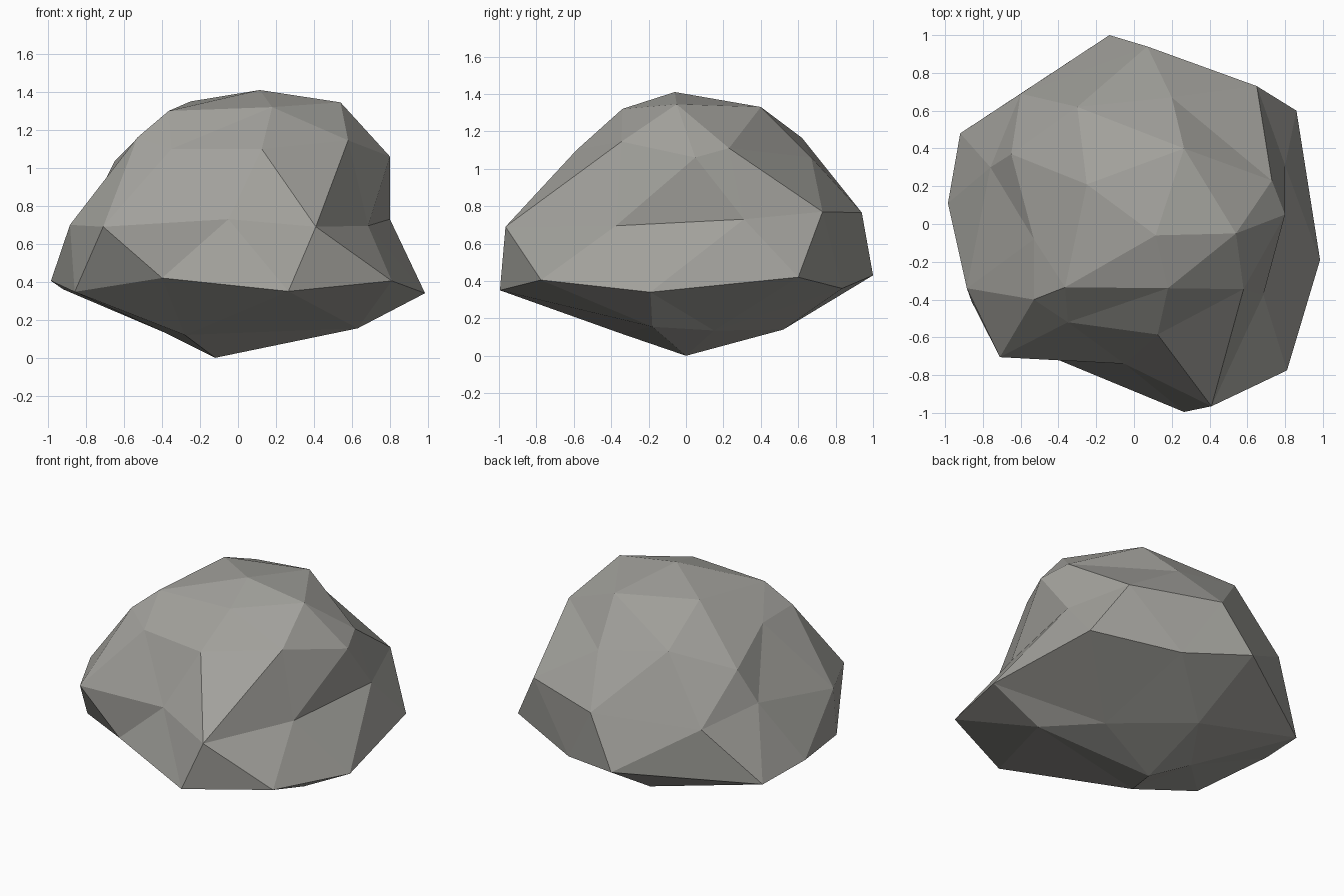
import bpy, bmesh, math

# Sculpted rings of the boulder, bottom to top, each running anticlockwise from +x
rings = [
    [(-.12, 0, 0)],
    [(.36, .15, .135), (-.09, .52, .14), (-.38, .10, .13), (-.28, -.35, .12), (.63, -.18, .155)],
    [(.985, -.19, .34), (.86, .60, .42), (.31, .835, .36), (-.13, 1, .43), (-.92, .48, .36),
     (-.985, .11, .405), (-.86, -.41, .347), (-.40, -.72, .42), (.265, -.995, .35), (.81, -.775, .405)],
    [(.80, .31, .73), (.65, .73, .77), (.07, .94, .765), (-.60, .69, .73), (-.76, .30, .81),
     (-.885, -.34, .70), (-.71, -.705, .69), (-.05, -.74, .73), (.41, -.965, .69), (.685, -.375, .695)],
    [(.80, .05, 1.06), (.73, .23, 1.11), (.20, .67, 1.06), (-.30, .62, 1.165), (-.65, .37, 1.035),
     (-.53, -.08, 1.155), (-.53, -.40, 1.16), (-.35, -.52, 1.10), (.125, -.585, 1.10), (.58, -.345, 1.145)],
    [(.54, -.05, 1.345), (.265, .40, 1.33), (-.25, .21, 1.35), (-.365, -.335, 1.30), (.18, -.34, 1.32)],
    [(.115, -.06, 1.41)],
]

# Boulder: an icosphere whose rings are pulled onto the sculpted ones
bm = bmesh.new()
bmesh.ops.create_icosphere(bm, subdivisions=2, radius=1)
by_height = sorted(bm.verts, key=lambda v: v.co.z)


def turn(v):
    return (math.degrees(math.atan2(v.co.y, v.co.x)) + 10) % 360


start = 0
for ring in rings:
    layer = sorted(by_height[start:start + len(ring)], key=turn)
    start += len(ring)
    for v, p in zip(layer, ring):
        v.co = p
bmesh.ops.recalc_face_normals(bm, faces=bm.faces)

mesh = bpy.data.meshes.new("boulder")
bm.to_mesh(mesh)
bm.free()

# Stone colour
stone = bpy.data.materials.new("grey stone")
stone.diffuse_color = (.36, .355, .33, 1)
mesh.materials.append(stone)
boulder = bpy.data.objects.new("boulder", mesh)
bpy.context.collection.objects.link(boulder)
